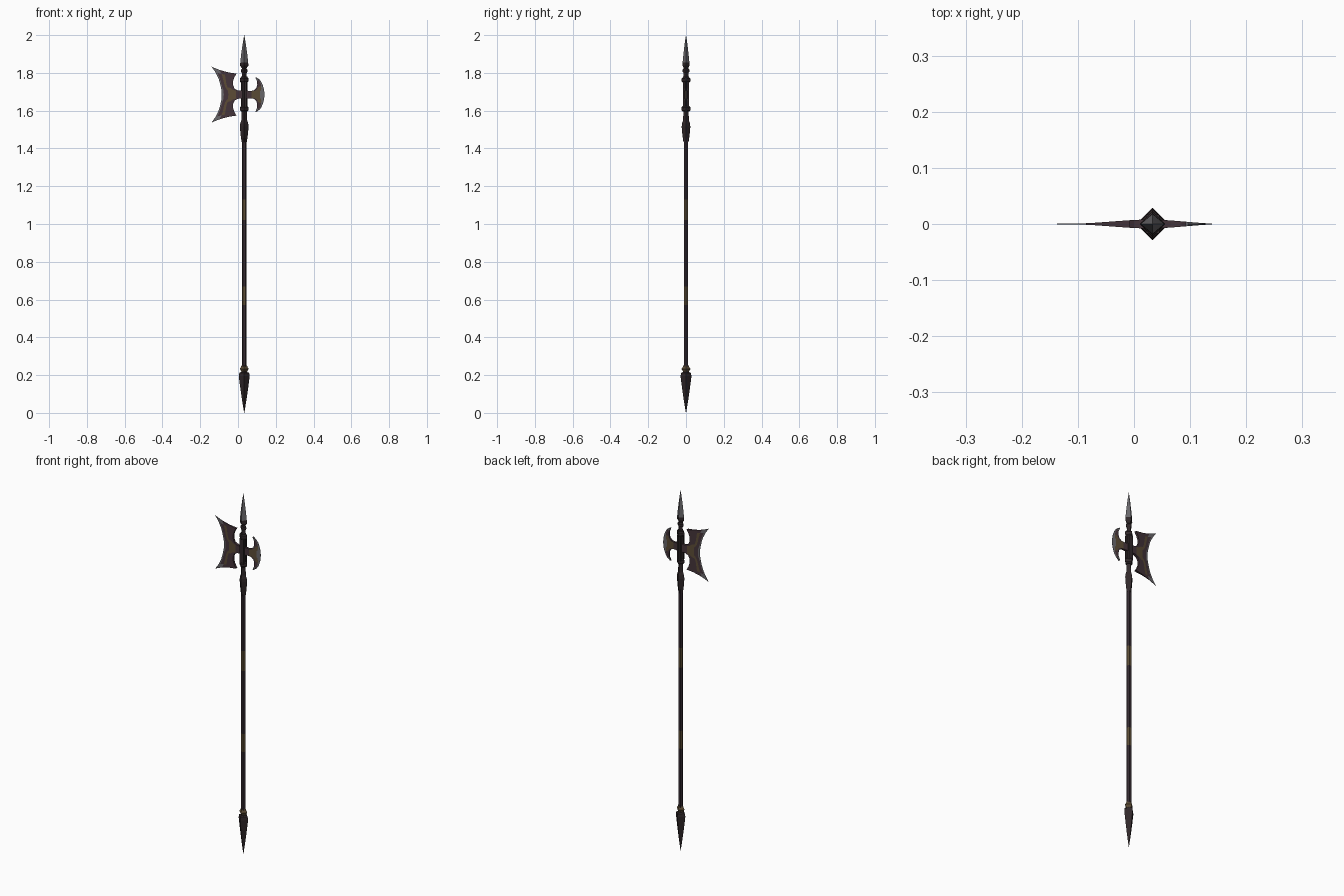
import bpy, bmesh, math

if "Cube" in bpy.data.objects:
    bpy.data.objects.remove(bpy.data.objects["Cube"])

CX = 0.033      # shaft axis
CZ = 1.685      # blade centre height


def material(name, rgb):
    m = bpy.data.materials.new(name)
    m.diffuse_color = (*rgb, 1)
    m.use_nodes = True
    m.node_tree.nodes["Principled BSDF"].inputs["Base Color"].default_value = m.diffuse_color
    return m


WOOD = material("dark plum wood", (0.034, 0.022, 0.029))
IRON = material("blackened iron", (0.030, 0.021, 0.023))
PLUM = material("plum blade metal", (0.058, 0.034, 0.042))
GOLD = material("dull gold", (0.105, 0.072, 0.036))
STEEL = material("worn steel", (0.14, 0.135, 0.145))


def finish(name, bm, mats):
    bmesh.ops.remove_doubles(bm, verts=bm.verts, dist=1e-5)
    bmesh.ops.recalc_face_normals(bm, faces=bm.faces)
    me = bpy.data.meshes.new(name)
    bm.to_mesh(me)
    bm.free()
    for m in mats:
        me.materials.append(m)
    ob = bpy.data.objects.new(name, me)
    bpy.context.collection.objects.link(ob)
    return ob


def turned(name, profile, sides, mats, rule=lambda z: 0, sy=1.0):
    """Faceted lathe of (radius, z) pairs around the shaft axis."""
    bm = bmesh.new()
    rings = []
    for r, z in profile:
        rings.append([bm.verts.new((CX + r * math.cos(2 * math.pi * i / sides),
                                    sy * r * math.sin(2 * math.pi * i / sides), z))
                      for i in range(sides)])
    for a, b, p, q in zip(rings, rings[1:], profile, profile[1:]):
        for i in range(sides):
            j = (i + 1) % sides
            f = bm.faces.new((a[i], a[j], b[j], b[i]))
            f.material_index = rule((p[1] + q[1]) / 2)
    bm.faces.new(rings[0])
    bm.faces.new(rings[-1])
    return finish(name, bm, mats)


def blade(name, inner, outer, cols, half, sag, rule):
    """Tapered blade between an inner and an outer curve, mirrored up/down and front/back."""
    bm = bmesh.new()
    last = len(inner) - 1
    for up in (1, -1):
        grids = []
        for side in (1, -1):
            grid = []
            for k, ((xi, zi), (xo, zo)) in enumerate(zip(inner, outer)):
                row = []
                for u in cols:
                    x, z = xi + (xo - xi) * u, zi + (zo - zi) * u
                    if k == last:
                        z -= sag * 4 * u * (1 - u)
                    y = 0.0004 if u == 1 else half(x)
                    row.append(bm.verts.new((x, side * y, CZ + up * z)))
                grid.append(row)
            grids.append(grid)
            for k in range(last):
                for c in range(len(cols) - 1):
                    f = bm.faces.new((grid[k][c], grid[k][c + 1],
                                      grid[k + 1][c + 1], grid[k + 1][c]))
                    f.material_index = rule(k, c)
        g, h = grids
        n = len(cols) - 1
        # rims: inner edge, cutting edge and horn edge
        for k in range(last):
            bm.faces.new((g[k][0], g[k + 1][0], h[k + 1][0], h[k][0]))
            f = bm.faces.new((g[k][n], g[k + 1][n], h[k + 1][n], h[k][n]))
            f.material_index = 2
        for c in range(n):
            f = bm.faces.new((g[last][c], g[last][c + 1], h[last][c + 1], h[last][c]))
            f.material_index = rule(last - 1, c)
    return finish(name, bm, [PLUM, GOLD, STEEL])


# Shaft with two gold grip bands
turned("shaft", [(0.013, z) for z in (0.2, 0.57, 0.67, 1.02, 1.13, 1.46)], 6, [WOOD, GOLD],
       lambda z: 1 if 0.57 < z < 0.67 or 1.02 < z < 1.13 else 0)

# Butt spike and its ring
turned("butt_spike", [(0.0005, 0.0), (0.012, 0.07), (0.022, 0.14), (0.029, 0.195),
                      (0.026, 0.212), (0.014, 0.217)], 4, [IRON])
turned("butt_ring", [(0.014, 0.214), (0.017, 0.222), (0.024, 0.233), (0.017, 0.243),
                     (0.015, 0.252)], 4, [GOLD])

# Faceted socket under the axe head
turned("socket", [(0.014, 1.435), (0.019, 1.47), (0.023, 1.515), (0.021, 1.533),
                  (0.015, 1.55), (0.014, 1.60)], 4, [IRON])

# Head block with a collar at each end
turned("head_core", [(0.017, 1.60), (0.017, 1.78)], 4, [IRON])
for nm, z in (("lower_collar", 1.61), ("upper_collar", 1.763)):
    turned(nm, [(0.016, z - 0.015), (0.023, z - 0.008), (0.023, z + 0.008),
                (0.016, z + 0.015)], 4, [IRON])
bm = bmesh.new()
bmesh.ops.create_cube(bm, size=1)
for v in bm.verts:
    v.co = (CX + v.co.x * 0.024, v.co.y * 0.033, CZ + v.co.z * 0.14)
finish("head_block", bm, [IRON])

# Neck and top spear point
turned("spear_neck", [(0.013, 1.775), (0.013, 1.80), (0.018, 1.807), (0.018, 1.816),
                      (0.012, 1.822), (0.013, 1.83)], 4, [IRON])
turned("spear_point", [(0.013, 1.826), (0.022, 1.838), (0.021, 1.855), (0.016, 1.90),
                       (0.009, 1.95), (0.0005, 2.0)], 4, [IRON, STEEL],
       lambda z: 1 if z > 1.86 else 0, sy=0.85)

# Large crescent axe blade on the left
blade("large_axe_blade",
      [(0.022, 0), (0.022, 0.021), (0.0, 0.022), (-0.018, 0.031), (-0.026, 0.05),
       (-0.026, 0.072), (-0.019, 0.092), (-0.008, 0.111)],
      [(-0.086, 0), (-0.087, 0.021), (-0.089, 0.032), (-0.092, 0.046), (-0.097, 0.066),
       (-0.104, 0.088), (-0.119, 0.118), (-0.140, 0.148)],
      (0, 0.3, 0.5, 0.68, 0.78, 0.9, 1),
      lambda x: 0.008 * max(0.08, min(1, (x + 0.1) / 0.11)), 0.006,
      lambda k, c: 2 if c == 5 or (k == 6 and c >= 3)
      else 1 if (k < 3 and c in (1, 2)) or (k in (3, 4, 5) and c == 2) else 0)

# Small rounded axe blade on the right
blade("small_axe_blade",
      [(0.044, 0), (0.044, 0.021), (0.066, 0.018), (0.085, 0.023), (0.098, 0.036),
       (0.102, 0.055), (0.100, 0.072), (0.092, 0.090)],
      [(0.140, 0), (0.139, 0.015), (0.138, 0.022), (0.136, 0.034), (0.131, 0.050),
       (0.124, 0.066), (0.115, 0.079), (0.097, 0.092)],
      (0, 0.3, 0.55, 0.75, 1),
      lambda x: 0.0075 * max(0.08, min(1, (0.142 - x) / 0.09)), 0.0,
      lambda k, c: 2 if c == 3 or k >= 6 else 1 if k < 4 and c in (1, 2) else 0)
